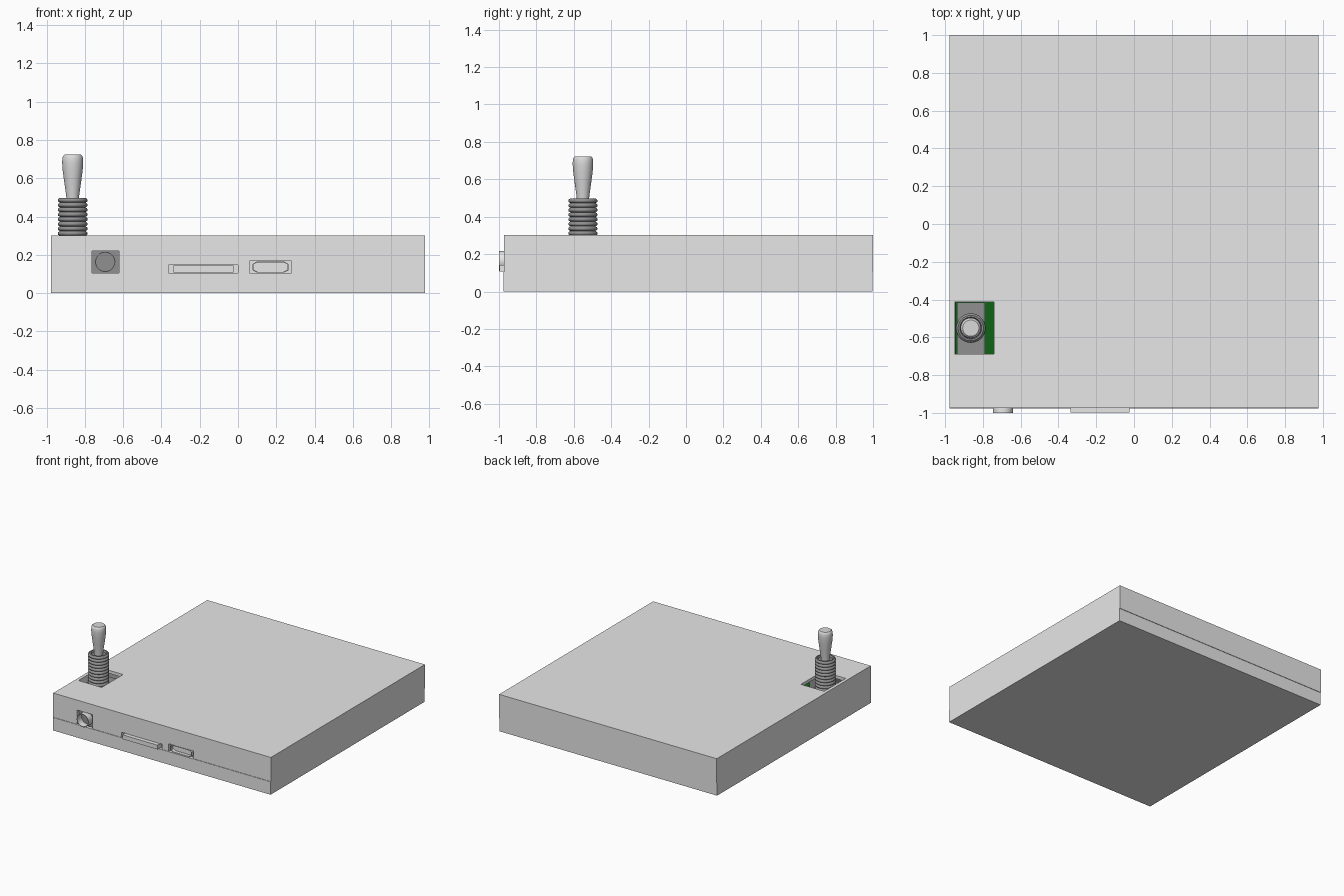
import bpy, bmesh, math
from mathutils import Matrix

if "Cube" in bpy.data.objects:
    bpy.data.objects.remove(bpy.data.objects["Cube"])


def material(name, rgb):
    m = bpy.data.materials.new(name)
    m.diffuse_color = (*rgb, 1)
    m.use_nodes = True
    m.node_tree.nodes["Principled BSDF"].inputs["Base Color"].default_value = m.diffuse_color
    return m


LIGHT = material("light grey", (0.8, 0.8, 0.8))
DARK = material("dark grey", (0.28, 0.28, 0.28))
STEEL = material("steel grey", (0.7, 0.7, 0.7))
GREEN = material("board green", (0.005, 0.125, 0.008))


def finish(name, bm, mat, smooth=False):
    bmesh.ops.recalc_face_normals(bm, faces=bm.faces)
    me = bpy.data.meshes.new(name)
    bm.to_mesh(me)
    bm.free()
    ob = bpy.data.objects.new(name, me)
    bpy.context.collection.objects.link(ob)
    me.materials.append(mat)
    if smooth:
        activate(ob)
        bpy.ops.object.shade_smooth_by_angle(angle=math.radians(35))
    return ob


def activate(ob):
    bpy.ops.object.select_all(action='DESELECT')
    ob.select_set(True)
    bpy.context.view_layer.objects.active = ob


def box(name, x, y, z, mat):
    bm = bmesh.new()
    bmesh.ops.create_cube(bm, size=1)
    for v in bm.verts:
        v.co = [r[0] + (c + 0.5) * (r[1] - r[0]) for c, r in zip(v.co, (x, y, z))]
    return finish(name, bm, mat)


def cut(ob, x, y, z):
    """Remove a box-shaped opening from an object."""
    cutter = box("cutter", x, y, z, LIGHT)
    cutter.hide_render = True
    mod = ob.modifiers.new("cut", 'BOOLEAN')
    mod.operation = 'DIFFERENCE'
    mod.solver = 'EXACT'
    mod.object = cutter
    activate(ob)
    bpy.ops.object.modifier_apply(modifier=mod.name)
    bpy.data.objects.remove(cutter)


def lathe(name, profile, mat, centre, tilt=0, closed=False, seg=36):
    """Revolve (radius, height) points; open profiles get end caps."""
    bm = bmesh.new()
    rings = [[bm.verts.new((r * math.cos(k * math.tau / seg),
                            r * math.sin(k * math.tau / seg), z))
              for k in range(seg)] for r, z in profile]
    pairs = list(zip(rings, rings[1:]))
    if closed:
        pairs.append((rings[-1], rings[0]))
    else:
        bm.faces.new(rings[0])
        bm.faces.new(rings[-1])
    for a, b in pairs:
        for k in range(seg):
            n = (k + 1) % seg
            bm.faces.new((a[k], a[n], b[n], b[k]))
    bm.transform(Matrix.Translation(centre) @ Matrix.Rotation(tilt, 4, 'X'))
    return finish(name, bm, mat, True)


# Hollow case: upper lid and lower tray meeting at a slightly stepped seam
W, SEAM, TOP, WALL = 0.976, 0.105, 0.301, 0.025
lid = box("upper_case", (-W, W), (-0.973, 1.0), (SEAM, TOP), LIGHT)
cut(lid, (-W + WALL, W - WALL), (-0.973 + WALL, 1 - WALL), (0, TOP - WALL))
tray = box("lower_case", (-W, W), (-0.977, 0.996), (0, SEAM), LIGHT)
cut(tray, (-W + WALL, W - WALL), (-0.977 + WALL, 0.996 - WALL), (WALL, 0.2))

# Openings: switch in the lid, then power, card and video ports at the front
cut(lid, (-0.95, -0.741), (-0.688, -0.414), (0.2, 0.4))
for x, top in (((-0.764, -0.623), 0.22), ((-0.364, 0.0), 0.147), ((0.06, 0.28), 0.167)):
    cut(lid, x, (-1.05, -0.9), (0.05, top))

# Circuit board
box("circuit_board", (-0.948, 0.948), (-0.945, 0.968), (0.075, 0.104), GREEN)

# Power socket with a thin protruding barrel
box("power_socket", (-0.77, -0.617), (-0.945, -0.7), (0.104, 0.23), DARK)
lathe("power_barrel", [(0.053, 0), (0.053, 0.056), (0.048, 0.056), (0.048, 0)],
      LIGHT, (-0.694, -0.944, 0.163), math.pi / 2, closed=True)

# Card slot and protruding card
box("card_slot", (-0.37, 0.006), (-0.945, -0.65), (0.104, 0.152), LIGHT)
box("memory_card", (-0.337, -0.023), (-0.998, -0.9), (0.108, 0.143), LIGHT)

# Video port: chamfered sleeve in front of a solid housing
box("video_housing", (0.055, 0.285), (-0.945, -0.7), (0.104, 0.172), LIGHT)
outline = [(-0.072, -0.028), (0.072, -0.028), (0.094, -0.016), (0.094, 0.016),
           (0.072, 0.028), (-0.072, 0.028), (-0.094, 0.016), (-0.094, -0.016)]
bm = bmesh.new()
loops = [[bm.verts.new((0.17 + x * sx, y, 0.136 + z * sz)) for x, z in outline]
         for sx, sz, y in ((1, 1, -0.944), (1, 1, -0.971), (0.95, 0.88, -0.971), (0.95, 0.88, -0.944))]
for i in range(4):
    a, b = loops[i], loops[(i + 1) % 4]
    for k in range(8):
        n = (k + 1) % 8
        bm.faces.new((a[k], a[n], b[n], b[k]))
finish("video_sleeve", bm, LIGHT)

# Toggle switch: body, threaded bushing and flared lever
SX, SY = -0.864, -0.551
box("switch_body", (-0.938, -0.788), (-0.687, -0.415), (0.104, 0.25), DARK)
thread = []
for i in range(10):
    z = 0.25 + i * 0.0248
    thread += [(0.067, z), (0.075, z + 0.004), (0.078, z + 0.009),
               (0.078, z + 0.014), (0.075, z + 0.019)]
thread += [(0.067, 0.498), (0.058, 0.498), (0.052, 0.485)]
lathe("switch_bushing", thread, DARK, (SX, SY, 0))
lathe("switch_lever", [(0.032, 0.48), (0.034, 0.51), (0.044, 0.58), (0.052, 0.64),
                       (0.055, 0.68), (0.054, 0.705), (0.050, 0.717), (0.043, 0.723)],
      STEEL, (SX, SY, 0))
